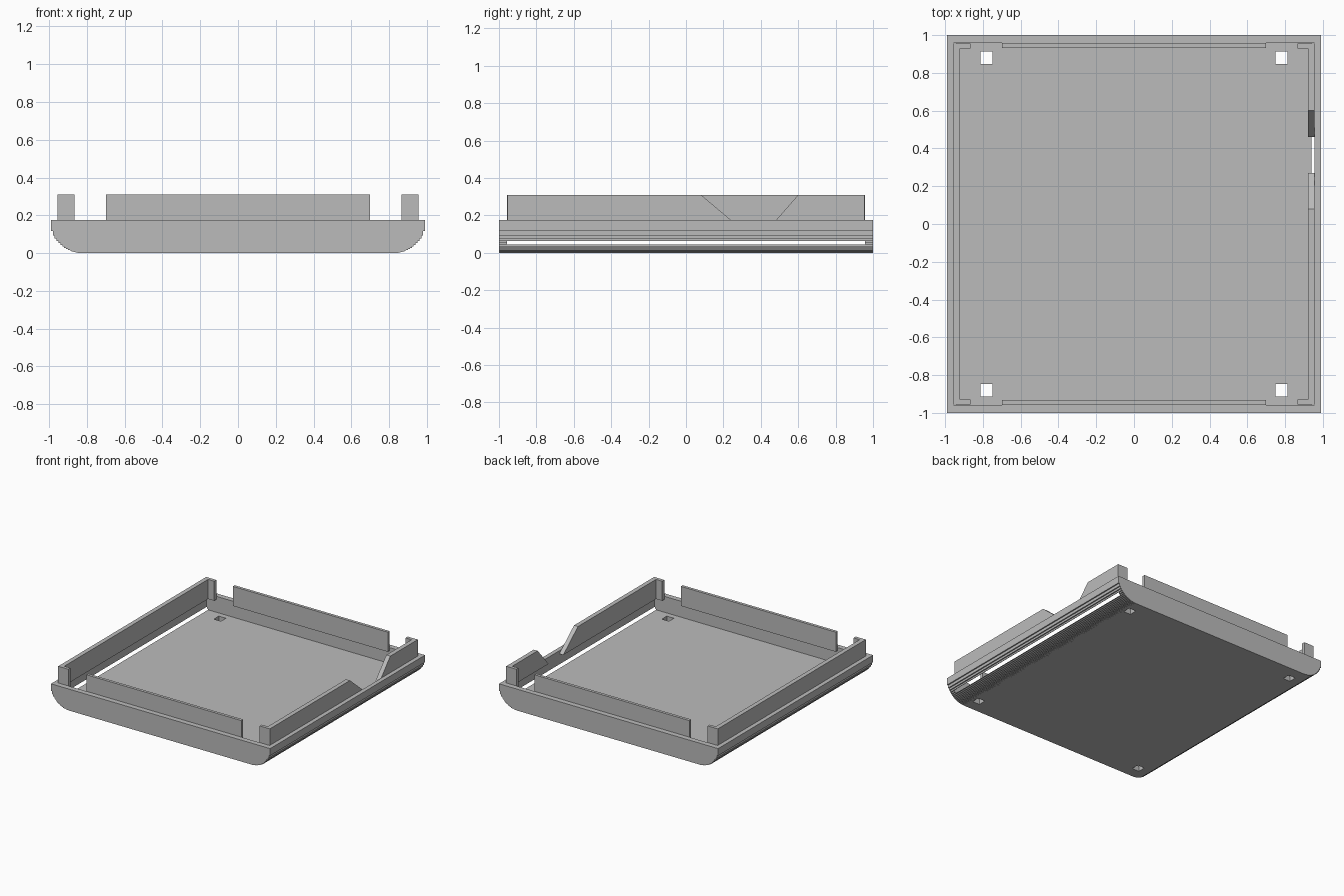
import bpy
import bmesh
from math import sqrt

old = bpy.data.objects.get("Cube")
if old:
    bpy.data.objects.remove(old, do_unlink=True)

grey = bpy.data.materials.new("plain grey")
grey.use_nodes = True
COLOUR = (0.5, 0.5, 0.5, 1)
grey.diffuse_color = COLOUR
grey.node_tree.nodes["Principled BSDF"].inputs["Base Color"].default_value = COLOUR


def prism(name, points, place, start, end):
    """Extrude a 2D outline; place(u, v, w) maps it into space."""
    bm = bmesh.new()
    base = bm.faces.new([bm.verts.new(place(u, v, start)) for u, v in points])
    moved = bmesh.ops.extrude_face_region(bm, geom=[base])["geom"]
    shift = [b - a for a, b in zip(place(0, 0, start), place(0, 0, end))]
    bmesh.ops.translate(bm, vec=shift, verts=[g for g in moved if isinstance(g, bmesh.types.BMVert)])
    bmesh.ops.recalc_face_normals(bm, faces=bm.faces)
    mesh = bpy.data.meshes.new(name)
    bm.to_mesh(mesh)
    bm.free()
    mesh.materials.append(grey)
    obj = bpy.data.objects.new(name, mesh)
    bpy.context.collection.objects.link(obj)
    return obj


def along_y(u, v, w):
    return (u, w, v)


def along_x(u, v, w):
    return (w, u, v)


def box(name, x0, x1, y0, y1, z0, z1):
    return prism(name, [(x0, z0), (x1, z0), (x1, z1), (x0, z1)], along_y, y0, y1)


def cut(target, cutter):
    cutter.hide_render = True
    mod = target.modifiers.new("cut", "BOOLEAN")
    mod.operation = "DIFFERENCE"
    mod.solver = "EXACT"
    mod.object = cutter
    bpy.context.view_layer.objects.active = target
    bpy.ops.object.modifier_apply(modifier=mod.name)
    bpy.data.objects.remove(cutter, do_unlink=True)


# Tray: finely stepped round sides, extruded from front to back
RIM, HALF_X, STEP = 0.175, 0.99, 0.01
centre = HALF_X - RIM
side = [(HALF_X, RIM)]
x = HALF_X
for i in range(1, 18):
    reach = RIM - i * STEP
    z = RIM - sqrt(RIM ** 2 - reach ** 2)
    side += [(x, z), (centre + reach, z)]
    x = centre + reach
side += [(x, 0)]
outline = side + [(-px, pz) for px, pz in reversed(side)]
tray = prism("tray", outline, along_y, -1, 1)

# Hollow; it breaks through the rounded sides and leaves long slots
IN_X, IN_Y, FLOOR = 0.956, 0.957, 0.045
cut(tray, box("hollow", -IN_X, IN_X, -IN_Y, IN_Y, FLOOR, 1))

# Square holes near the floor corners
for sx in (-1, 1):
    for sy in (-1, 1):
        hx, hy, h = sx * 0.78, sy * 0.88, 0.032
        cut(tray, box("hole", hx - h, hx + h, hy - h, hy + h, -1, 1))

# Raised lips inside the rim
LOW, TOP, LIP_X = 0.15, 0.31, 0.92
END = IN_Y - 0.002
box("right_lip", -IN_X, -LIP_X, -END, END, LOW, TOP)
prism("left_lip_front", [(-END, LOW), (0.27, LOW), (0.08, TOP), (-END, TOP)], along_x, LIP_X, IN_X)
prism("left_lip_back", [(0.46, LOW), (END, LOW), (END, TOP), (0.60, TOP)], along_x, LIP_X, IN_X)
for sy, end_name in ((-1, "front"), (1, "back")):
    y0, y1 = sorted((sy * 0.933, sy * IN_Y))
    box(end_name + "_lip", -0.7, 0.7, y0, y1, LOW, TOP)
    # Corner returns of the side lips
    for sx, side_name in ((-1, "right"), (1, "left")):
        x0, x1 = sorted((sx * 0.865, sx * LIP_X))
        c0, c1 = sorted((sy * 0.928, sy * END))
        box(f"{end_name}_{side_name}_corner_lip", x0, x1, c0, c1, LOW, TOP)
